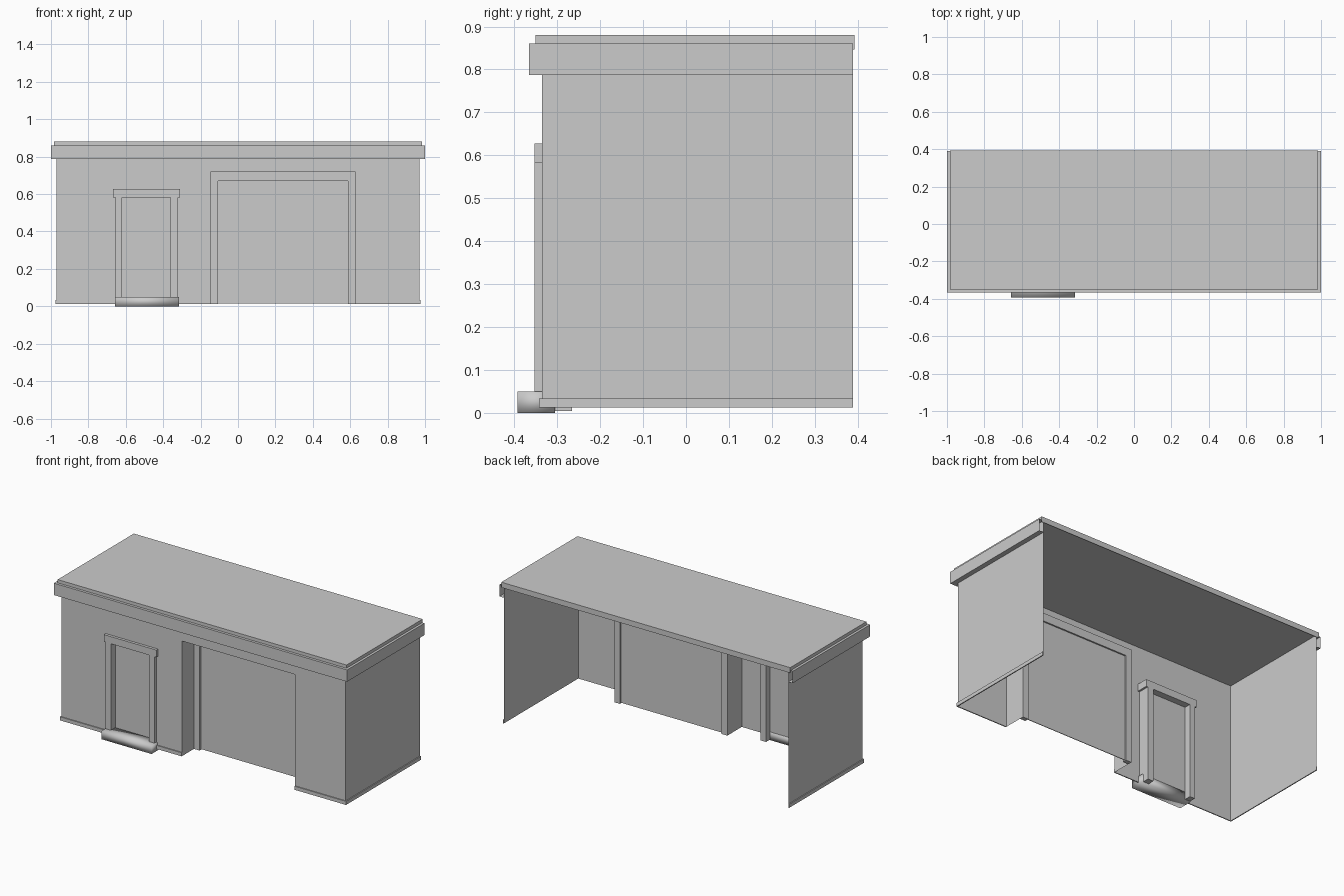
import bpy
import bmesh

if "Cube" in bpy.data.objects:
    bpy.data.objects.remove(bpy.data.objects["Cube"], do_unlink=True)

grey = bpy.data.materials.new("light_grey")
grey.use_nodes = True
grey.diffuse_color = (0.6, 0.6, 0.6, 1)
grey.node_tree.nodes["Principled BSDF"].inputs["Base Color"].default_value = (0.6, 0.6, 0.6, 1)

WALL_X, FRONT, BACK = 0.97, -0.336, 0.389
BASE, CEILING = 0.012, 0.86


def add_object(name, quads):
    """Make one object from a list of quads, welding shared corners."""
    bm = bmesh.new()
    for quad in quads:
        bm.faces.new([bm.verts.new(p) for p in quad])
    bmesh.ops.remove_doubles(bm, verts=bm.verts, dist=1e-5)
    mesh = bpy.data.meshes.new(name)
    bm.to_mesh(mesh)
    bm.free()
    mesh.materials.append(grey)
    obj = bpy.data.objects.new(name, mesh)
    bpy.context.collection.objects.link(obj)
    return obj


def box(name, x0, x1, y0, y1, z0, z1):
    a, b, c, d = (x0, y0), (x1, y0), (x1, y1), (x0, y1)
    low = [(*p, z0) for p in (a, b, c, d)]
    high = [(*p, z1) for p in (a, b, c, d)]
    sides = [(low[i], low[(i + 1) % 4], high[(i + 1) % 4], high[i]) for i in range(4)]
    return add_object(name, sides + [low[::-1], high])


def wrap(name, profile):
    """Run an (offset, height) profile round the left, front and right walls."""
    def ring(off, z):
        x, y = WALL_X + off, FRONT - off
        return [(-x, BACK, z), (-x, y, z), (x, y, z), (x, BACK, z)]
    rings = [ring(*p) for p in profile]
    return [(lo[i], lo[i + 1], hi[i + 1], hi[i])
            for lo, hi in zip(rings, rings[1:])
            for i in range(3)]


# Openings: left, right, top
garage = (-0.145, 0.625, 0.72)
entry = (-0.64, -0.34, 0.605)

# Front wall, a sheet with the two openings left out
xs = sorted([-WALL_X, WALL_X, *garage[:2], *entry[:2]])
zs = [BASE, entry[2], garage[2], CEILING]
front = []
for x0, x1 in zip(xs, xs[1:]):
    for z0, z1 in zip(zs, zs[1:]):
        if not any(l <= x0 and x1 <= r and z1 <= t for l, r, t in (garage, entry)):
            front.append([(x0, FRONT, z0), (x1, FRONT, z0), (x1, FRONT, z1), (x0, FRONT, z1)])
add_object("front_wall", front)

# Side walls
for side, name in ((-1, "right_wall"), (1, "left_wall")):
    x = side * WALL_X
    quad = [(x, FRONT, BASE), (x, BACK, BASE), (x, BACK, CEILING), (x, FRONT, CEILING)]
    add_object(name, [quad[::side]])

# Cornice and roof with a lip along the back
add_object("cornice", wrap("cornice", [(0, 0.787), (0.03, 0.787), (0.03, CEILING), (0, CEILING)]))
box("roof_slab", -0.985, 0.985, -0.35, 0.392, CEILING, 0.88)
box("roof_back_lip", -0.985, 0.985, BACK, 0.392, 0.847, CEILING)

# Skirting at the foot of the walls, interrupted by the openings
skirt = 0.006
for name, x0, x1 in (("skirting_right", -WALL_X - skirt, entry[0]),
                     ("skirting_middle", entry[1], garage[0]),
                     ("skirting_left", garage[1], WALL_X + skirt)):
    box(name, x0, x1, FRONT - skirt, FRONT, BASE, 0.034)
for side, name in ((-1, "skirting_right_side"), (1, "skirting_left_side")):
    x0, x1 = sorted((side * WALL_X, side * (WALL_X + skirt)))
    box(name, x0, x1, FRONT, BACK, BASE, 0.034)

# Deep reveal of the garage opening
l, r, t = garage
DEEP = -0.195
path = [(l, BASE), (l, t), (r, t), (r, BASE)]
add_object("garage_reveal", [
    [(a[0], FRONT, a[1]), (b[0], FRONT, b[1]), (b[0], DEEP, b[1]), (a[0], DEEP, a[1])]
    for a, b in zip(path, path[1:])])

# Garage frame and door
FRAME = 0.038
box("garage_jamb_right", l, l + FRAME, -0.222, DEEP, BASE, t)
box("garage_jamb_left", r - FRAME, r, -0.222, DEEP, BASE, t)
box("garage_head", l + FRAME, r - FRAME, -0.222, DEEP, t - 0.05, t)
box("garage_door", l + FRAME, r - FRAME, -0.208, -0.204, BASE + 0.004, t - 0.05)

# Entry frame, door and doorstep
TRIM_FRONT, TRIM_BACK = -0.353, -0.265
box("entry_jamb_right", -0.655, -0.62, TRIM_FRONT, TRIM_BACK, 0.004, 0.583)
box("entry_jamb_left", -0.36, -0.322, TRIM_FRONT, TRIM_BACK, 0.004, 0.583)
box("entry_head", -0.668, -0.31, TRIM_FRONT, TRIM_BACK, 0.583, 0.627)
box("entry_door", -0.62, -0.36, -0.31, -0.306, 0.004, 0.583)
step = box("doorstep", -0.657, -0.315, -0.392, -0.305, 0.001, 0.051)
step.data.shade_smooth()
step.location.z = -0.001
